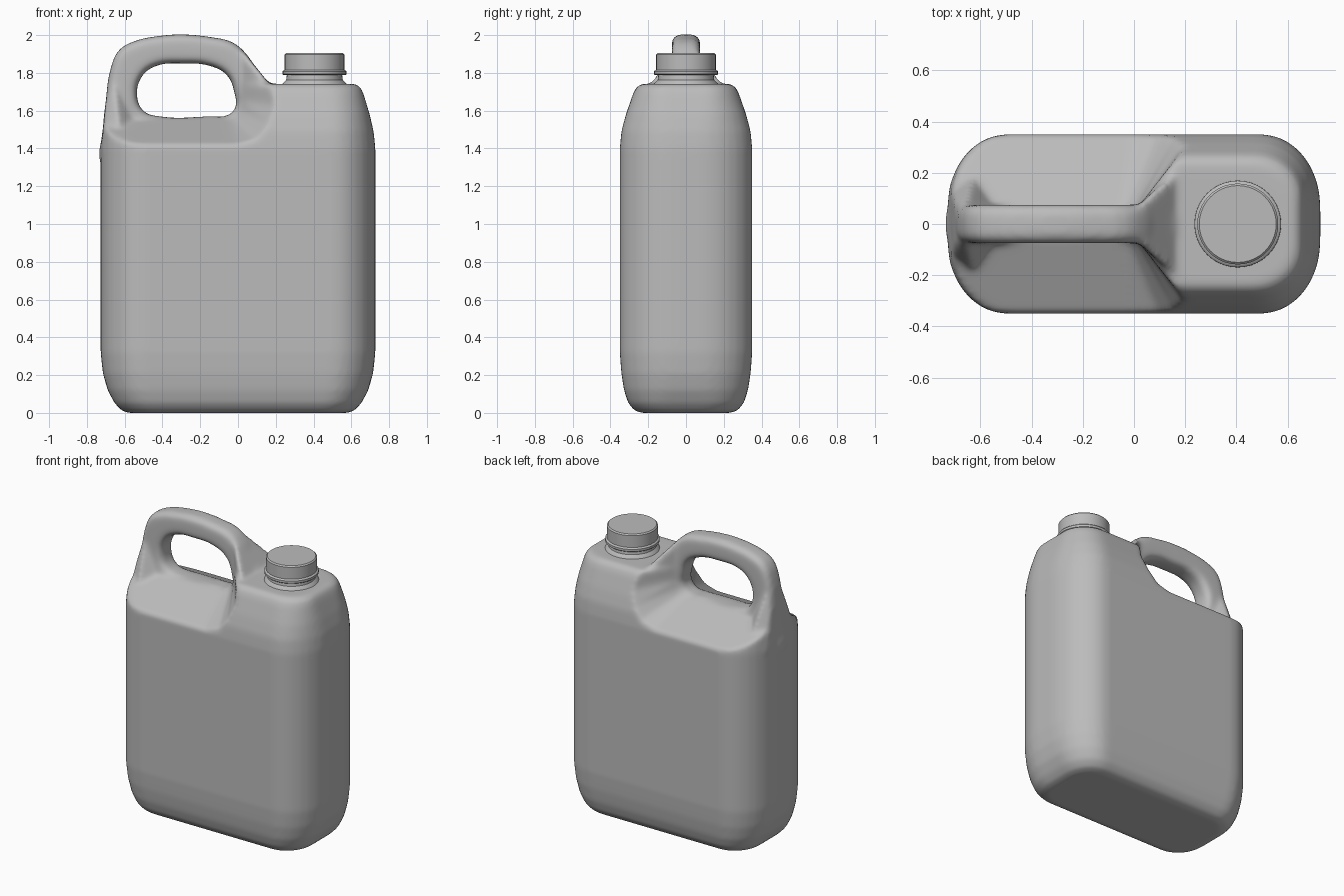
import bpy, bmesh, math

if "Cube" in bpy.data.objects:
    bpy.data.objects.remove(bpy.data.objects["Cube"])

plastic = bpy.data.materials.new("grey_plastic")
plastic.diffuse_color = (0.5, 0.5, 0.5, 1)
plastic.use_nodes = True
plastic.node_tree.nodes["Principled BSDF"].inputs["Base Color"].default_value = plastic.diffuse_color


def make_object(name, bm):
    bmesh.ops.recalc_face_normals(bm, faces=bm.faces)
    mesh = bpy.data.meshes.new(name)
    bm.to_mesh(mesh)
    bm.free()
    ob = bpy.data.objects.new(name, mesh)
    bpy.context.collection.objects.link(ob)
    mesh.materials.append(plastic)
    return ob


def activate(ob):
    bpy.ops.object.select_all(action='DESELECT')
    ob.select_set(True)
    bpy.context.view_layer.objects.active = ob


def loft(name, rings):
    """Closed skin through rings of points, capped at both ends."""
    bm = bmesh.new()
    rows = [[bm.verts.new(p) for p in ring] for ring in rings]
    n = len(rows[0])
    for a, b in zip(rows, rows[1:]):
        for i in range(n):
            j = (i + 1) % n
            bm.faces.new((a[i], a[j], b[j], b[i]))
    bm.faces.new(rows[0][::-1])
    bm.faces.new(rows[-1])
    return make_object(name, bm)


def hull(name, half):
    """Convex solid from points mirrored across y."""
    bm = bmesh.new()
    for x, y, z in half:
        bm.verts.new((x, y, z))
        bm.verts.new((x, -y, z))
    res = bmesh.ops.convex_hull(bm, input=bm.verts)
    junk = [g for g in res["geom_interior"] if isinstance(g, bmesh.types.BMVert)]
    bmesh.ops.delete(bm, geom=junk, context='VERTS')
    return make_object(name, bm)


def lathe(name, profile, cx, n=40):
    rings = [[(cx + r * math.cos(2 * math.pi * i / n),
               r * math.sin(2 * math.pi * i / n), z) for i in range(n)]
             for r, z in profile]
    ob = loft(name, rings)
    activate(ob)
    bpy.ops.object.shade_smooth_by_angle(angle=math.radians(35))
    return ob


def boolean(target, tool, operation):
    activate(target)
    mod = target.modifiers.new("combine", 'BOOLEAN')
    mod.operation = operation
    mod.solver = 'EXACT'
    mod.object = tool
    bpy.ops.object.modifier_apply(modifier=mod.name)
    bpy.data.objects.remove(tool)


# Body: rounded rectangles (half width, half depth, corner radii) stacked in z
def section(z, hx, hy, rx, ry, n=8):
    ring = []
    for k, (sx, sy) in enumerate(((1, 1), (-1, 1), (-1, -1), (1, -1))):
        for i in range(n + 1):
            a = math.pi / 2 * (k + i / n)
            ring.append((sx * (hx - rx) + rx * math.cos(a),
                         sy * (hy - ry) + ry * math.sin(a), z))
    return ring


body = loft("body", [section(*s) for s in (
    (0, .58, .235, .15, .15), (.012, .615, .272, .17, .18),
    (.05, .652, .305, .19, .21), (.12, .69, .328, .21, .25),
    (.21, .715, .342, .225, .27), (.32, .727, .35, .23, .28),
    (1.40, .727, .35, .23, .28), (1.49, .718, .342, .225, .27),
    (1.58, .697, .318, .21, .23), (1.69, .664, .28, .19, .18),
    (1.725, .648, .262, .18, .16), (1.742, .62, .235, .17, .15))])

# Hand recess: sloping scoop on both sides of the handle
inner = [(-.9, 1.56), (-.05, 1.56), (-.02, 1.57), (0, 1.60), (.01, 1.65),
         (.01, 1.9), (-.9, 1.9)]
outer = [(-.9, 1.42), (0, 1.42), (.10, 1.45), (.17, 1.53), (.23, 1.64),
         (.25, 1.9), (-.9, 1.9)]
for side in (1, -1):
    rings = []
    for y, t in ((-.01, 0), (.06, 0), (.45, 1.345)):
        rings.append([(a + (c - a) * t, side * y, b + (d - b) * t)
                      for (a, b), (c, d) in zip(inner, outer)])
    boolean(body, loft("recess_cutter", rings), 'DIFFERENCE')

# Flared roots where the handle meets the body
boolean(body, hull("front_root", [
    (0, .055, 1.94), (.04, .065, 1.90), (.16, .19, 1.75), (.20, .25, 1.62),
    (.20, .25, 1.5), (.005, .06, 1.6), (.02, .06, 1.5)]), 'UNION')
boolean(body, hull("rear_root", [
    (-.66, .055, 1.8), (-.70, .075, 1.65), (-.715, .13, 1.5),
    (-.72, .16, 1.38), (-.55, .06, 1.58), (-.62, .22, 1.42),
    (-.62, .2, 1.36)]), 'UNION')

# Handle: outline with a grip hole, extruded with rounded edges
outline = [(-.71, 1.3), (-.715, 1.5), (-.70, 1.65), (-.675, 1.82), (-.63, 1.92),
           (-.55, 1.967), (-.42, 1.995), (-.29, 2.003), (-.15, 1.99),
           (-.03, 1.962), (.04, 1.905), (.10, 1.82), (.17, 1.745),
           (.24, 1.69), (.2, 1.3)]
grip = [(-.535, 1.68), (-.51, 1.78), (-.44, 1.835), (-.29, 1.85), (-.14, 1.835),
        (-.055, 1.785), (-.018, 1.69), (-.012, 1.62), (-.05, 1.577), (-.15, 1.57),
        (-.42, 1.57), (-.50, 1.597)]
curve = bpy.data.curves.new("handle", 'CURVE')
curve.dimensions = '2D'
curve.fill_mode = 'BOTH'
curve.resolution_u = 4
curve.extrude = .032
curve.bevel_depth = .043
curve.offset = -.043
curve.bevel_resolution = 3
for pts in (outline, grip):
    sp = curve.splines.new('BEZIER')
    sp.bezier_points.add(len(pts) - 1)
    sp.use_cyclic_u = True
    for bp, (x, z) in zip(sp.bezier_points, pts):
        bp.co = (x, z, 0)
        bp.handle_left_type = bp.handle_right_type = 'AUTO'
handle = bpy.data.objects.new("handle", curve)
bpy.context.collection.objects.link(handle)
handle.rotation_euler.x = math.pi / 2
activate(handle)
bpy.ops.object.convert(target='MESH')
handle = bpy.context.view_layer.objects.active
bm = bmesh.new()
bm.from_mesh(handle.data)
bmesh.ops.remove_doubles(bm, verts=bm.verts, dist=.0005)
bmesh.ops.recalc_face_normals(bm, faces=bm.faces)
bm.to_mesh(handle.data)
bm.free()
bpy.context.view_layer.update()
boolean(body, handle, 'UNION')

# Melt the moulded parts into one smooth skin
activate(body)
remesh = body.modifiers.new("skin", 'REMESH')
remesh.mode = 'VOXEL'
remesh.voxel_size = .014
remesh.use_smooth_shade = True
bpy.ops.object.modifier_apply(modifier=remesh.name)
soft = body.modifiers.new("soften", 'SMOOTH')
soft.factor = .5
soft.iterations = 10
bpy.ops.object.modifier_apply(modifier=soft.name)
body.data.materials.clear()
body.data.materials.append(plastic)
for p in body.data.polygons:
    p.material_index = 0
bpy.ops.object.shade_smooth()

# Neck and screw cap
lathe("neck", [(.18, 1.72), (.168, 1.745), (.15, 1.763), (.145, 1.80)], .405)
lathe("cap", [(.14, 1.788), (.163, 1.788), (.169, 1.793), (.169, 1.808),
              (.165, 1.813), (.158, 1.816), (.158, 1.897), (.150, 1.905)], .405)
